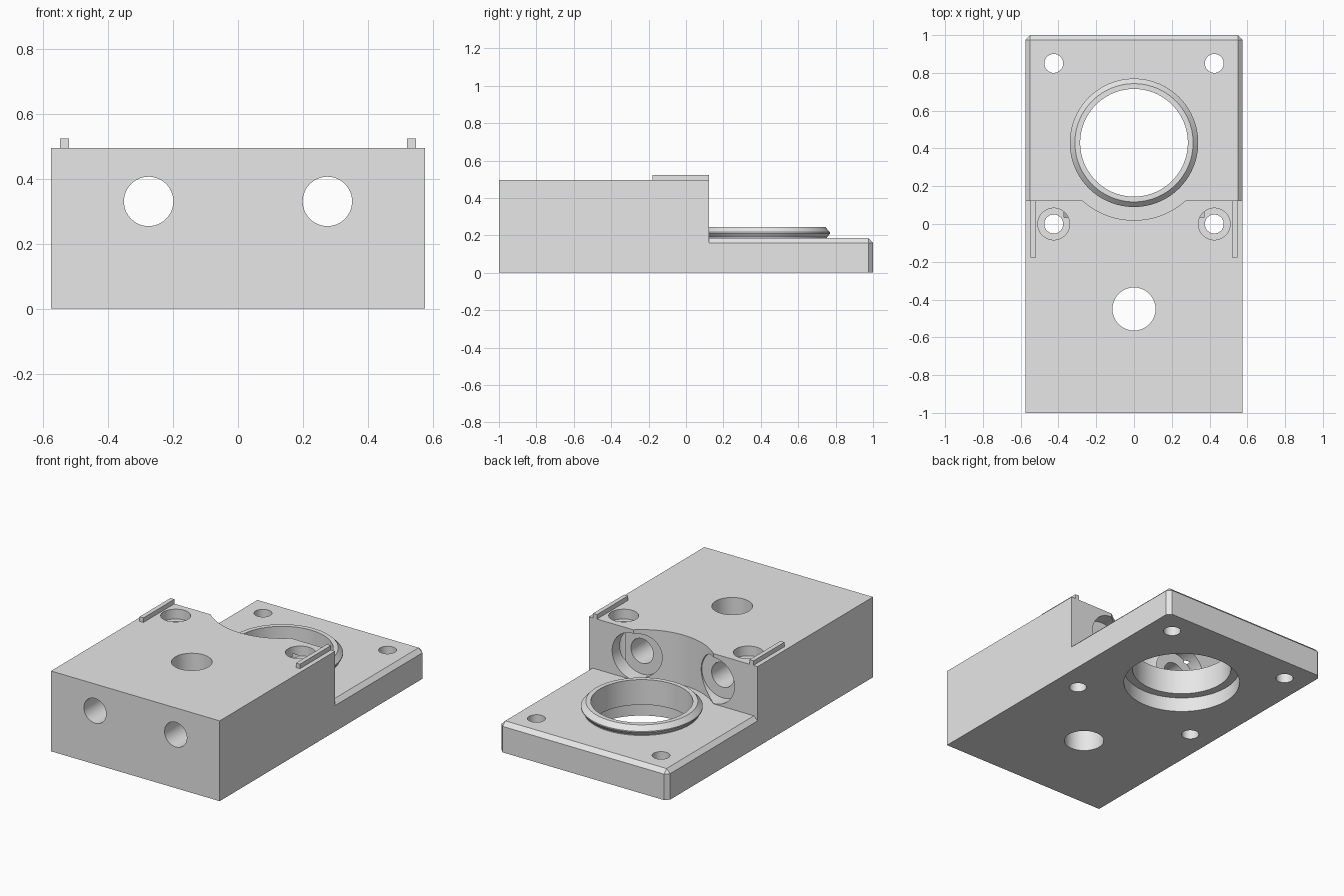
import bpy, bmesh, math
from mathutils import Matrix

if "Cube" in bpy.data.objects:
    bpy.data.objects.remove(bpy.data.objects["Cube"])

W, TOP, STEP, PLATE = 0.575, 0.495, 0.124, 0.185
RING_Y = 0.43

grey = bpy.data.materials.new("machined grey")
grey.diffuse_color = (0.8, 0.8, 0.8, 1)
grey.use_nodes = True
grey.node_tree.nodes["Principled BSDF"].inputs["Base Color"].default_value = grey.diffuse_color


def make(name, bm):
    bmesh.ops.recalc_face_normals(bm, faces=bm.faces)
    me = bpy.data.meshes.new(name)
    bm.to_mesh(me)
    bm.free()
    ob = bpy.data.objects.new(name, me)
    me.materials.append(grey)
    bpy.context.collection.objects.link(ob)
    return ob


def box_mesh(x0, x1, y0, y1, z0, z1):
    bm = bmesh.new()
    bmesh.ops.create_cube(bm, size=1)
    for v in bm.verts:
        v.co = ((x0 + x1) / 2 + v.co.x * (x1 - x0),
                (y0 + y1) / 2 + v.co.y * (y1 - y0),
                (z0 + z1) / 2 + v.co.z * (z1 - z0))
    return bm


def lathe(name, x, y, profile, segs=64):
    """Solid of revolution about a vertical axis, from (radius, z) pairs."""
    bm = bmesh.new()
    rings = [[bm.verts.new((x + r * math.cos(2 * math.pi * i / segs),
                            y + r * math.sin(2 * math.pi * i / segs), z))
              for i in range(segs)] for r, z in profile]
    for a, b in zip(rings, rings[1:]):
        for i in range(segs):
            j = (i + 1) % segs
            bm.faces.new((a[i], a[j], b[j], b[i]))
    bm.faces.new(rings[0][::-1])
    bm.faces.new(rings[-1])
    return make(name, bm)


def bore_y(x, z, r, y0, y1):
    """Horizontal cylinder running along y."""
    bm = bmesh.new()
    bmesh.ops.create_cone(bm, cap_ends=True, segments=64, radius1=r, radius2=r, depth=y1 - y0,
                          matrix=Matrix.Translation((x, (y0 + y1) / 2, z))
                          @ Matrix.Rotation(math.pi / 2, 4, 'X'))
    return make("bore_cutter", bm)


def boolean(target, tool, op):
    mod = target.modifiers.new("bool", 'BOOLEAN')
    mod.operation, mod.solver, mod.object = op, 'EXACT', tool
    bpy.context.view_layer.objects.active = target
    bpy.ops.object.modifier_apply(modifier=mod.name)
    bpy.data.objects.remove(tool, do_unlink=True)


# Tall block with the curved recess and the spot faces in its rear wall
body = make("mount_body", box_mesh(-W, W, -1, STEP, 0, TOP))
boolean(body, lathe("recess_cutter", 0, RING_Y, [(0.41, PLATE), (0.41, 0.7)], 96), 'DIFFERENCE')
for s in (-1, 1):
    boolean(body, bore_y(s * 0.275, 0.33, 0.142, 0.035, 0.3), 'DIFFERENCE')

# Low plate with chamfered top edges and rear corners
bm = box_mesh(-W, W, STEP - 0.06, 1, 0, PLATE)
edges = []
for e in bm.edges:
    m = (e.verts[0].co + e.verts[1].co) / 2
    side, back, top = abs(m.x) > W - 0.01, m.y > 0.99, m.z > PLATE - 0.01
    if (side and top) or (back and top) or (side and back):
        edges.append(e)
bmesh.ops.bevel(bm, geom=edges, offset=0.025, segments=1, affect='EDGES', profile=0.5)
boolean(body, make("base_plate", bm), 'UNION')

# Raised locating ring with a slight undercut and chamfered rim
boolean(body, lathe("locating_ring", 0, RING_Y,
                    [(0.325, 0.15), (0.325, 0.19), (0.34, 0.21), (0.34, 0.217), (0.313, 0.245)], 96),
        'UNION')

# Main opening with a wider counterbore underneath
boolean(body, lathe("opening_cutter", 0, RING_Y,
                    [(0.335, -0.1), (0.335, 0.09), (0.285, 0.09), (0.285, 0.6)], 96), 'DIFFERENCE')

# Vertical centre hole, screw holes and long horizontal bores
boolean(body, lathe("centre_cutter", 0, -0.45, [(0.114, -0.1), (0.114, 0.7)]), 'DIFFERENCE')
for s in (-1, 1):
    boolean(body, lathe("rear_screw_cutter", s * 0.425, 0.85, [(0.05, -0.1), (0.05, 0.7)], 48),
            'DIFFERENCE')
    boolean(body, lathe("front_screw_cutter", s * 0.425, 0,
                        [(0.05, -0.1), (0.05, TOP - 0.06), (0.084, TOP - 0.06), (0.084, 0.7)], 48),
            'DIFFERENCE')
    boolean(body, bore_y(s * 0.275, 0.33, 0.076, -1.1, 0.2), 'DIFFERENCE')

# Thin guide rails on top
for s, side in ((-1, "left"), (1, "right")):
    x0, x1 = sorted((s * 0.52, s * 0.547))
    make(side + "_guide_rail", box_mesh(x0, x1, -0.178, STEP, TOP - 0.01, 0.523))

bpy.ops.object.select_all(action='DESELECT')
body.select_set(True)
bpy.context.view_layer.objects.active = body
bpy.ops.object.shade_smooth_by_angle(angle=math.radians(25))
